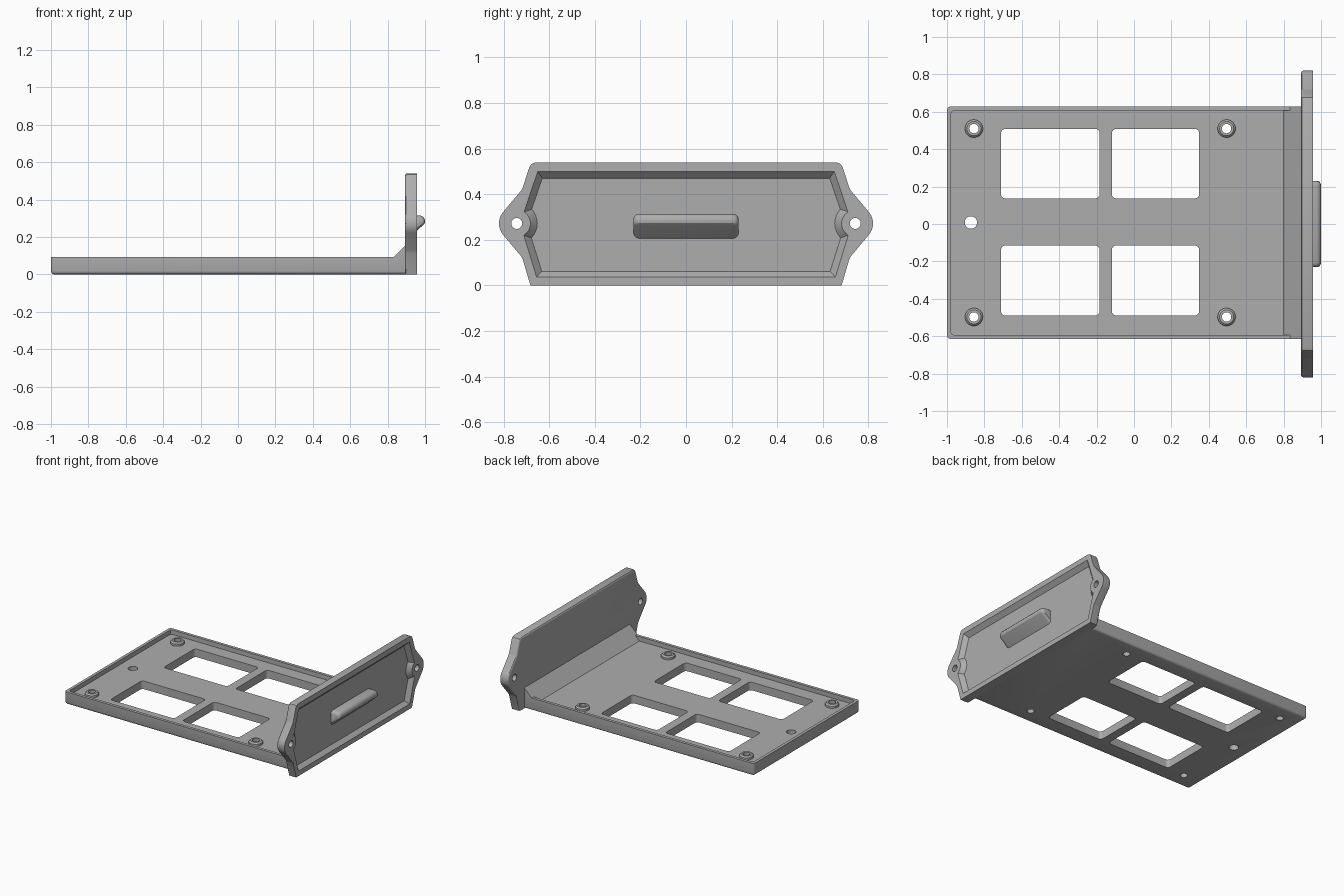
import bpy, bmesh
from math import sin, cos, pi, radians

cube = bpy.data.objects.get("Cube")
if cube:
    bpy.data.objects.remove(cube)

grey = bpy.data.materials.new("plain grey")
grey.use_nodes = True
colour = (0.42, 0.42, 0.42, 1)
grey.diffuse_color = colour
grey.node_tree.nodes["Principled BSDF"].inputs["Base Color"].default_value = colour


def loft(name, rings, bevel=None, offset=0.015):
    """Skin a closed solid through rings; optionally bevel edges chosen by a rule."""
    bm = bmesh.new()
    rows = [[bm.verts.new(p) for p in ring] for ring in rings]
    n = len(rows[0])
    for a, b in zip(rows, rows[1:]):
        for i in range(n):
            j = (i + 1) % n
            bm.faces.new((a[i], a[j], b[j], b[i]))
    bm.faces.new(rows[0][::-1])
    bm.faces.new(rows[-1])
    bmesh.ops.recalc_face_normals(bm, faces=bm.faces)
    if bevel:
        edges = [e for e in bm.edges if bevel(*[v.co for v in e.verts])]
        bmesh.ops.bevel(bm, geom=edges, offset=offset, segments=3,
                        profile=0.5, affect='EDGES', clamp_overlap=True)
    mesh = bpy.data.meshes.new(name)
    bm.to_mesh(mesh)
    bm.free()
    mesh.materials.append(grey)
    obj = bpy.data.objects.new(name, mesh)
    bpy.context.collection.objects.link(obj)
    return obj


def combine(obj, tool, operation='DIFFERENCE'):
    """Apply a boolean and throw the tool away."""
    mod = obj.modifiers.new("boolean", 'BOOLEAN')
    mod.operation, mod.solver, mod.object = operation, 'EXACT', tool
    graph = bpy.context.evaluated_depsgraph_get()
    mesh = bpy.data.meshes.new_from_object(obj.evaluated_get(graph))
    obj.modifiers.clear()
    obj.data = mesh
    bpy.data.objects.remove(tool)


def circle(r, n=32):
    return [(r * cos(2 * pi * i / n), r * sin(2 * pi * i / n)) for i in range(n)]


def turned_z(name, x, y, profile):
    return loft(name, [[(x + u, y + v, z) for u, v in circle(r)] for r, z in profile])


def turned_x(name, y, z, profile):
    return loft(name, [[(x, y + u, z + v) for u, v in circle(r)] for r, x in profile])


def rounded_rect(x0, x1, y0, y1, r):
    pts = []
    for k, (cx, cy) in enumerate([(x1 - r, y1 - r), (x0 + r, y1 - r),
                                  (x0 + r, y0 + r), (x1 - r, y0 + r)]):
        for s in range(5):
            a = (k + s / 4) * pi / 2
            pts.append((cx + r * cos(a), cy + r * sin(a)))
    return pts


# Tray with sloped gusset at the face plate end
Y0, Y1, WALL, FLOOR, RIM = -0.615, 0.628, 0.022, 0.06, 0.093
side = [(-1, 0), (0.9, 0), (0.9, 0.16), (0.833, RIM), (-1, RIM)]


def tray_edge(a, b):
    upright = a.x < -0.99 and b.x < -0.99 and abs(a.z - b.z) > 0.05
    bottom = a.z < 0.001 and b.z < 0.001 and min(a.x, b.x) < -0.99
    return upright or bottom


tray = loft("tray", [[(x, y, z) for x, z in side] for y in (Y0, Y1)], tray_edge, 0.018)
inside = [(-1 + WALL, FLOOR), (0.8, FLOOR), (0.833, RIM), (0.833, 0.12), (-1 + WALL, 0.12)]
combine(tray, loft("cutter", [[(x, y, z) for x, z in inside]
                              for y in (Y0 + WALL, Y1 - WALL)],
                   lambda a, b: max(a.x, b.x) < -0.9 and abs(a.z - b.z) > 0.02))

# Four windows in the tray floor
for x0, x1 in ((-0.711, -0.184), (-0.118, 0.348)):
    for y0, y1 in ((-0.489, -0.115), (0.137, 0.508)):
        outline = rounded_rect(x0, x1, y0, y1, 0.022)
        combine(tray, loft("cutter", [[(x, y, z) for x, y in outline] for z in (-0.1, 0.2)]))

# Standoffs with screw holes, and one cable hole
for x in (-0.856, 0.495):
    for y in (-0.497, 0.51):
        combine(tray, turned_z("standoff", x, y,
                               [(0.048, 0.04), (0.048, 0.075), (0.038, 0.085)]), 'UNION')
        combine(tray, turned_z("cutter", x, y, [(0.025, -0.1), (0.025, 0.2)]))
combine(tray, turned_z("cutter", -0.872, 0.008, [(0.033, -0.1), (0.033, 0.2)]))

# Face plate with screw ears
BACK, FRONT, EAR_Y, EAR_Z = 0.893, 0.957, 0.742, 0.272
half = [(0.682, 0), (0.716, 0.115), (0.722, 0.127)]
for d in range(-40, 41, 8):
    a = radians(d)
    half.append((EAR_Y + 0.078 * cos(a), EAR_Z + 0.078 * sin(a)))
half += [(0.722, 0.417), (0.716, 0.429), (0.687, 0.518), (0.677, 0.533), (0.66, 0.54)]
outline = half + [(-y, z) for y, z in reversed(half)]
plate = loft("face_plate", [[(x, y, z) for y, z in outline] for x in (BACK, FRONT)],
             lambda a, b: max(a.x, b.x) < BACK + 0.001 and max(a.z, b.z) > 0.001, 0.012)

# Sloped recess on the outer side, leaving a boss around each ear hole
opening = [(0.655, 0.037), (0.727, 0.272), (0.65, 0.5)]
bottom = [(0.632, 0.062), (0.698, 0.272), (0.63, 0.47)]
rings = []
for x, pts in ((0.927, bottom), (FRONT, opening), (0.98, opening)):
    rings.append([(x, y, z) for y, z in pts] + [(x, -y, z) for y, z in reversed(pts)])
recess = loft("cutter", rings)
for s in (-1, 1):
    combine(recess, turned_x("boss", s * EAR_Y, EAR_Z, [(0.1, 0.917), (0.027, 0.99)]))
combine(plate, recess)
for s in (-1, 1):
    combine(plate, turned_x("cutter", s * EAR_Y, EAR_Z, [(0.024, 0.8), (0.024, 1.1)]))

# Finger grip: flat on top, sloped underneath, rounded ends
grip = [(0.92, 0.2), (0.99, 0.264), (0.998, 0.273), (1, 0.283), (0.998, 0.297),
        (0.99, 0.308), (0.978, 0.314), (0.92, 0.314)]
ends = [(0.23, 0.65), (0.226, 0.82), (0.217, 0.95), (0.205, 1)]
sections = [(-y, k) for y, k in ends] + ends[::-1]
handle = loft("finger_grip", [[(0.92 + (x - 0.92) * (0.4 + 0.6 * k), y, 0.262 + (z - 0.262) * k)
                               for x, z in grip] for y, k in sections])

# Smooth the round parts and keep the edges sharp
for obj in (tray, plate, handle):
    bpy.ops.object.select_all(action='DESELECT')
    obj.select_set(True)
    bpy.context.view_layer.objects.active = obj
    bpy.ops.object.shade_smooth_by_angle(angle=radians(30))
